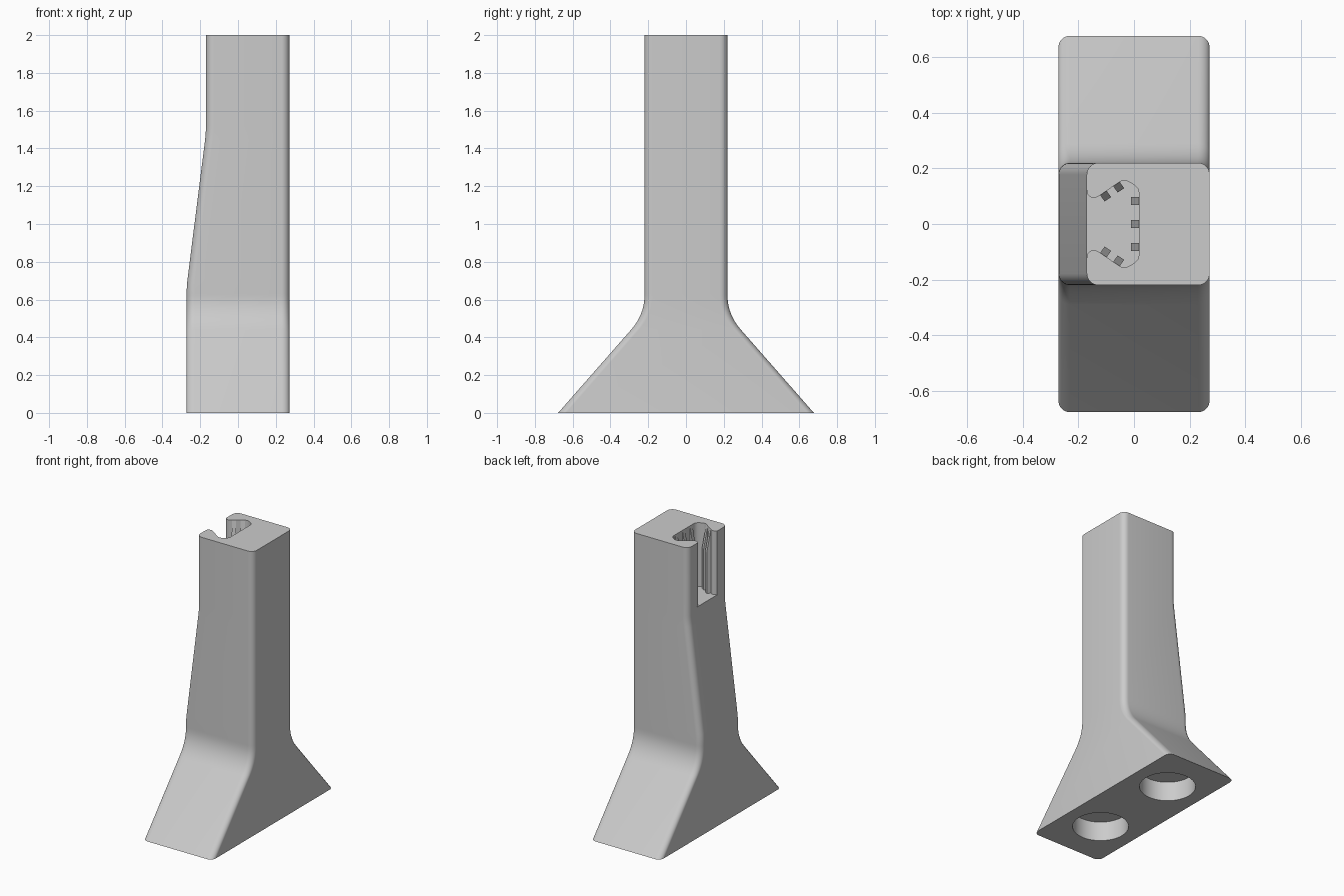
import bpy, bmesh
from math import sin, cos, pi, radians
from mathutils import Vector

cube = bpy.data.objects.get("Cube")
if cube:
    bpy.data.objects.remove(cube, do_unlink=True)

grey = bpy.data.materials.new("light grey")
grey.use_nodes = True
grey.diffuse_color = (0.6, 0.6, 0.6, 1)
grey.node_tree.nodes["Principled BSDF"].inputs["Base Color"].default_value = (0.6, 0.6, 0.6, 1)


def loft(name, rings):
    """Solid through rings of equal point count, capped at both ends."""
    bm = bmesh.new()
    loops = [[bm.verts.new(p) for p in ring] for ring in rings]
    n = len(loops[0])
    for a, b in zip(loops, loops[1:]):
        for i in range(n):
            j = (i + 1) % n
            bm.faces.new((a[i], a[j], b[j], b[i]))
    bm.faces.new(loops[0][::-1])
    bm.faces.new(loops[-1])
    bmesh.ops.recalc_face_normals(bm, faces=bm.faces)
    mesh = bpy.data.meshes.new(name)
    bm.to_mesh(mesh)
    bm.free()
    mesh.materials.append(grey)
    obj = bpy.data.objects.new(name, mesh)
    bpy.context.collection.objects.link(obj)
    return obj


def prism(name, outline, z0, z1):
    return loft(name, [[(x, y, z) for x, y in outline] for z in (z0, z1)])


def rounded_ring(x0, x1, half_y, z, r=0.042, steps=8):
    corners = ((x1, half_y, 1, 1), (x0, half_y, -1, 1), (x0, -half_y, -1, -1), (x1, -half_y, 1, -1))
    ring = []
    for k, (x, y, sx, sy) in enumerate(corners):
        for i in range(steps + 1):
            a = (k + i / steps) * pi / 2
            ring.append((x - sx * r + r * cos(a), y - sy * r + r * sin(a), z))
    return ring


def bend(a, b, c, steps=8):
    """Quadratic curve from a to c pulled towards b."""
    a, b, c = Vector(a), Vector(b), Vector(c)
    return [a * (1 - t) ** 2 + b * 2 * t * (1 - t) + c * t * t
            for t in (i / steps for i in range(steps + 1))]


# Body: flared foot, then a column whose -x side leans inward
WIDE, SLIM = -0.272, -0.17
levels = [(WIDE, 0.677, 0)]
levels += [(WIDE, p.x, p.y) for p in bend((0.29, 0.441), (0.22, 0.522), (0.22, 0.62), 10)]
levels += [(p.x, 0.22, p.y) for p in bend((WIDE, 0.63), (WIDE, 0.67), (-0.267, 0.71), 4)]
levels += [(p.x, 0.22, p.y) for p in bend((-0.175, 1.44), (SLIM, 1.48), (SLIM, 1.52), 4)]
levels += [(SLIM, 0.22, 2)]
body = loft("flared_post", [rounded_ring(x0, 0.272, hy, z) for x0, hy, z in levels])

# Cutters: undercut slot in the top, two round recesses underneath
half = [(-0.4, 0.122), (-0.17, 0.122), (-0.167, 0.106), (-0.155, 0.096), (-0.14, 0.094),
        (-0.127, 0.1), (-0.063, 0.144), (-0.047, 0.154), (-0.033, 0.157), (-0.02, 0.153),
        (0.003, 0.139), (0.013, 0.129), (0.018, 0.113)]
FLOOR = 1.55
cutters = [prism("slot_cutter", half + [(x, -y) for x, y in reversed(half)], FLOOR, 2.2)]
for side in (-1, 1):
    circle = [(0.18 * cos(i * pi / 32), side * 0.335 + 0.18 * sin(i * pi / 32)) for i in range(64)]
    cutters.append(prism("recess_cutter", circle, -0.2, 0.137))

bpy.context.view_layer.objects.active = body
for cutter in cutters:
    cutter.hide_render = True
    mod = body.modifiers.new("cut", "BOOLEAN")
    mod.operation, mod.solver, mod.object = "DIFFERENCE", "EXACT", cutter
    bpy.ops.object.modifier_apply(modifier=mod.name)
    bpy.data.objects.remove(cutter, do_unlink=True)

bpy.ops.object.select_all(action="DESELECT")
body.select_set(True)
bpy.ops.object.shade_smooth_by_angle(angle=radians(30))


# Grip ribs on the slot walls, tapering into the wall at the top
def rib(x, y, nx, ny):
    out, along = Vector((nx, ny, 0)), Vector((-ny, nx, 0)) * 0.014
    side = [(-0.01, FLOOR - 0.01), (0.028, FLOOR - 0.01), (0.028, 1.84), (0, 1.999), (-0.01, 1.999)]
    base = Vector((x, y, 0))
    loft("slot_rib", [[base + s * along + out * d + Vector((0, 0, z)) for d, z in side]
                      for s in (-1, 1)])


for y in (-0.083, 0, 0.083):
    rib(0.018, y, -1, 0)
for s in (-1, 1):
    for x, y in ((-0.11, 0.112), (-0.063, 0.144)):
        rib(x, s * y, 0.566, -0.824 * s)
